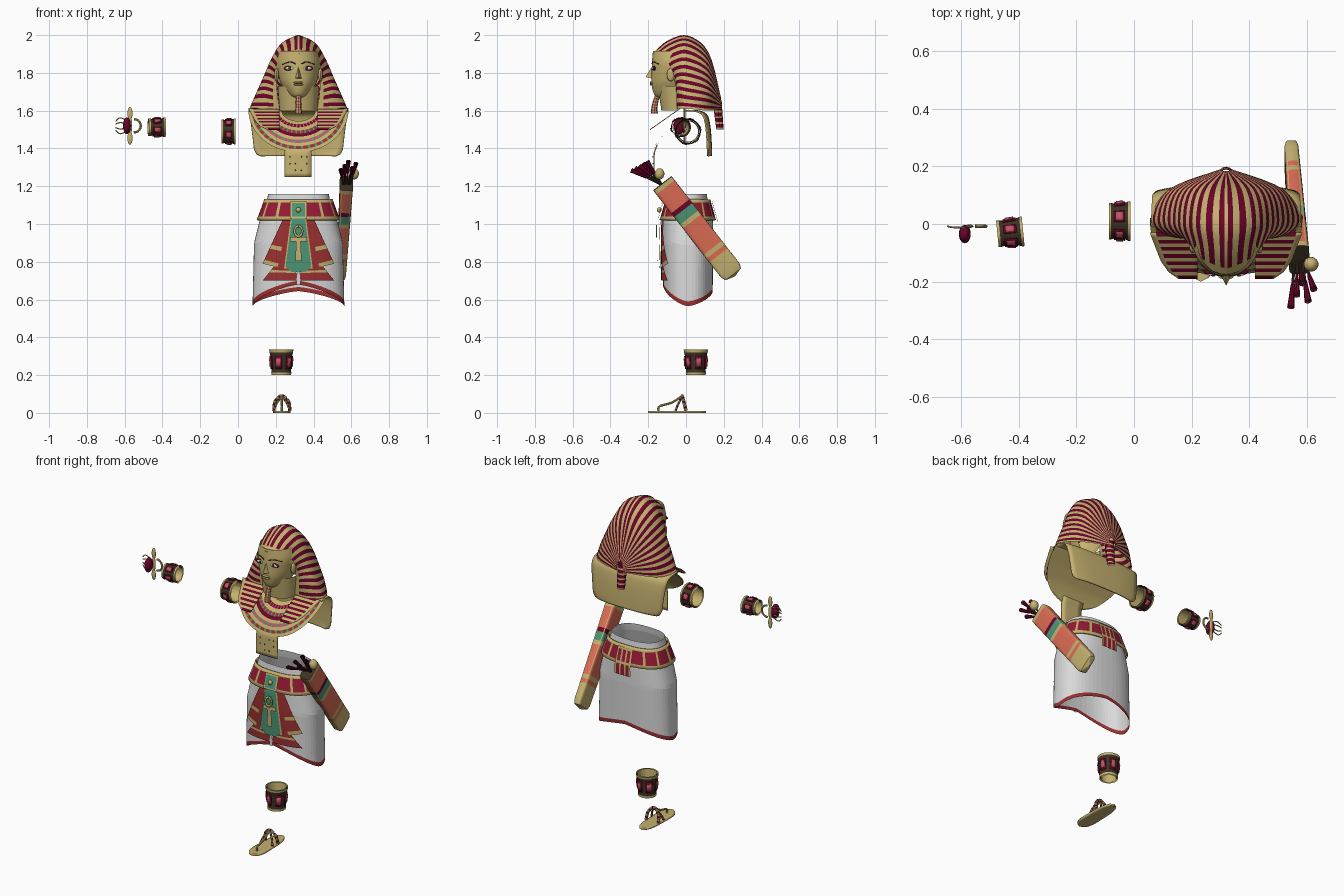
import bpy, bmesh, math
from mathutils import Vector, Matrix

cube = bpy.data.objects.get("Cube")
if cube:
    bpy.data.objects.remove(cube)

CX = 0.32  # centre line of the worn pieces
COLOURS = {"gold": (.56, .44, .16), "crimson": (.15, .001, .022), "red": (.33, .03, .03), "belt red": (.3, .01, .035),
           "salmon": (.72, .15, .09), "teal": (.07, .3, .18), "white": (.7, .7, .7),
           "dark": (.045, .032, .017), "pink": (.55, .09, .13)}
MATS = {}
for key, rgb in COLOURS.items():
    m = bpy.data.materials.new(key)
    m.use_nodes = True
    m.diffuse_color = (*rgb, 1)
    m.node_tree.nodes["Principled BSDF"].inputs["Base Color"].default_value = (*rgb, 1)
    MATS[key] = m


def finish(name, me, colours, smooth=True):
    names = list(dict.fromkeys(colours))
    for n in names:
        me.materials.append(MATS[n])
    for p, c in zip(me.polygons, colours):
        p.material_index = names.index(c)
        p.use_smooth = smooth
    if smooth:
        me.set_sharp_from_angle(angle=math.radians(40))
    ob = bpy.data.objects.new(name, me)
    bpy.context.collection.objects.link(ob)
    return ob


def grid(name, f, nu, nv, colour, smooth=True, thick=0):
    """Sheet from f(u, v); colour is a name or a rule on (column, row)."""
    verts = [f(i / nu, j / nv) for i in range(nu + 1) for j in range(nv + 1)]
    n = nv + 1
    cells = [(i, j) for i in range(nu) for j in range(nv)]
    faces = [(i * n + j, i * n + j + 1, i * n + n + j + 1, i * n + n + j) for i, j in cells]
    me = bpy.data.meshes.new(name)
    me.from_pydata(verts, [], faces)
    cols = [colour if isinstance(colour, str) else colour(i, j) for i, j in cells]
    ob = finish(name, me, cols, smooth)
    if thick:
        mod = ob.modifiers.new("thickness", "SOLIDIFY")
        mod.thickness, mod.offset = thick, 0
    return ob


def blobs(name, items, colour):
    """Ellipsoids from (centre, radii) pairs, joined in one mesh."""
    bm = bmesh.new()
    for c, r in items:
        bmesh.ops.create_uvsphere(bm, u_segments=14, v_segments=8, radius=1,
                                  matrix=Matrix.Translation(c) @ Matrix.Diagonal((*r, 1)))
    me = bpy.data.meshes.new(name)
    bm.to_mesh(me)
    bm.free()
    return finish(name, me, [colour] * len(me.polygons))


def spline(pts, t):
    """Smooth curve through the points, t from 0 to 1."""
    pts = [Vector(p) for p in pts]
    k = min(int(t * (len(pts) - 1)), len(pts) - 2)
    t = t * (len(pts) - 1) - k
    a, b, c, d = (pts[max(0, min(len(pts) - 1, k + o))] for o in (-1, 0, 1, 2))
    return (b * 2 + (c - a) * t + (a * 2 - b * 5 + c * 4 - d) * t * t
            + (b * 3 - a - c * 3 + d) * t ** 3) / 2


def tube(name, pts, r, colour, tip=None):
    def f(u, v):
        p = spline(pts, v)
        d = (spline(pts, min(1, v + .02)) - spline(pts, max(0, v - .02))).normalized()
        a = d.orthogonal().normalized()
        rr = r if tip is None else r + (tip - r) * v
        return p + (a * math.cos(u * math.tau) + d.cross(a) * math.sin(u * math.tau)) * rr
    return grid(name, f, 8, max(6, 5 * len(pts)), colour)


def steps(table, x):
    """Linear lookup in (key, value) pairs with rising keys."""
    for (a, p), (b, q) in zip(table, table[1:]):
        if x <= b:
            return p + (q - p) * max(0, x - a) / (b - a)
    return table[-1][1]


# Striped head cloth: smooth rows run from the brow to the knot at the back
RIM = [(0, -.18, 1.90), (.07, -.15, 1.885), (.108, -.1, 1.83), (.115, -.06, 1.76), (.11, -.05, 1.68), (.1, -.045, 1.61)]
FRONT = [(0, -.1, 1.972), (.078, -.08, 1.935), (.128, -.06, 1.86), (.155, -.045, 1.78), (.18, -.045, 1.7), (.19, -.045, 1.61)]
SIDE = [(0, .01, 2.0), (.09, .01, 1.955), (.145, .01, 1.87), (.185, .01, 1.78), (.225, .01, 1.69), (.26, .01, 1.61)]
BACK = [(0, .12, 1.91), (.07, .12, 1.87), (.12, .12, 1.81), (.155, .12, 1.74), (.185, .12, 1.67), (.2, .12, 1.6)]
KNOT = [(0, .185, 1.67), (.01, .185, 1.665), (.015, .187, 1.655), (.02, .188, 1.645), (.02, .19, 1.63), (.02, .19, 1.61)]


def cloth(u, v):
    s = 2 * u - 1
    p = spline([spline(row, abs(s)) for row in (RIM, FRONT, SIDE, BACK, KNOT)], v)
    return CX + math.copysign(p.x, s), p.y, p.z


grid("head_cloth", cloth, 45, 20, lambda i, j: "crimson" if i % 2 and j > 1 else "gold")


def braid(u, v):
    a, r = u * math.tau, .03 - .006 * v
    return CX + r * math.cos(a), .165 + .015 * v + r * .8 * math.sin(a), 1.65 - .15 * v


grid("braid", braid, 12, 15, lambda i, j: "gold" if j % 3 == 2 else "crimson")

# Mask: half widths, front depth and height of each level
LEVELS = [(.03, -.14, 1.665), (.055, -.165, 1.68), (.078, -.178, 1.715), (.098, -.183, 1.755),
          (.11, -.182, 1.81), (.115, -.18, 1.86), (.1, -.175, 1.915)]


def mask(u, v):
    w, front, z = spline(LEVELS, v)
    a = math.radians(220 * u - 110)
    return CX + w * math.sin(a), -.06 + (front + .06) * math.cos(a), z


grid("mask", mask, 24, 18, "gold")
grid("neck", lambda u, v: (CX + (.1 + .01 * v) * math.cos(math.pi * (1 + u)),
                           -.045 + (.085 + .02 * v) * math.sin(math.pi * (1 + u)), 1.6 + .13 * v), 20, 2, "gold")
nose = bpy.data.meshes.new("nose")
nose.from_pydata([(CX, -.176, 1.84), (CX, -.214, 1.778), (CX - .021, -.174, 1.768), (CX + .021, -.174, 1.768)],
                 [], [(0, 2, 1), (0, 1, 3), (1, 2, 3)])
finish("nose", nose, ["gold"] * 3, False)
for z, h in ((1.749, .006), (1.738, .006)):
    blobs("lip", [((CX, -.183, z), (.027, .009, h))], "gold")
blobs("mouth_line", [((CX, -.185, 1.7435), (.022, .006, .0015))], "dark")
pair = (-1, 1)
blobs("eye_liner", [((CX + s * .047, -.168, 1.824), (.032, .008, .013)) for s in pair], "crimson")
blobs("eyes", [((CX + s * .045, -.172, 1.824), (.025, .008, .009)) for s in pair], "white")
blobs("pupils", [((CX + s * .045, -.176, 1.824), (.008, .007, .009)) for s in pair], "dark")
blobs("ears", [((CX + s * .116, -.08, 1.79), (.012, .022, .035)) for s in pair], "gold")
for s in pair:
    tube("eyebrow", [(CX + s * .015, -.18, 1.848), (CX + s * .045, -.172, 1.858), (CX + s * .085, -.142, 1.845)], .003, "dark")
tube("beard", [(CX, -.15, 1.685), (CX, -.165, 1.63), (CX, -.168, 1.585)], .012,
     lambda i, j: "pink" if j % 2 else "gold", .019)

# Lappets lying forward over the collar
for s in pair:
    def lappet(u, v, s=s):
        outer = steps([(0, .265), (.6, .228), (.85, .2), (1, .165)], v)
        return CX + s * (.1 + (outer - .1) * u), -.03 - .16 * v, 1.612 - .112 * v
    grid("lappet", lappet, 8, 13, lambda i, j: "gold" if j % 2 or i == 7 else "crimson", thick=.004)


# Broad collar, breast tongue and back plate share one drape
def drape(z):
    return steps([(1.24, -.172), (1.38, -.168), (1.42, -.152), (1.47, -.12), (1.53, -.06), (1.6, .02)], z)


def collar(off):
    def f(u, v):
        a = math.pi * (1 + u)
        z = 1.605 + (.06 + .165 * v) * math.sin(a)
        return CX + (.09 + .175 * v) * math.cos(a), drape(z) + off, z
    return f


TILES = [("gold", "gold"), ("crimson", "pink"), ("gold", "gold"), ("red", "teal"), ("crimson", "crimson"),
         ("gold", "gold"), ("pink", "teal"), ("gold", "gold"), ("red", "teal"), ("gold", "gold")]
grid("collar", collar(-.008), 60, 10, lambda i, j: TILES[j][i % 3 == 1])
grid("collar_lining", collar(0), 60, 10, "gold")
grid("breast_tongue", lambda u, v: (CX - .075 + .145 * u, drape(1.25 + .17 * v), 1.25 + .17 * v), 4, 8, "gold", thick=.006)
blobs("tongue_studs", [((CX - .045 + .03 * a, -.175, 1.285 + .035 * b), (.003, .003, .004))
                       for a in range(4) for b in range(3) if (a + b) % 3], "dark")
PLATE = [(0, .01, 1.6), (0, .07, 1.597), (0, .11, 1.575), (0, .125, 1.52), (0, .132, 1.44), (0, .135, 1.36)]


def back_plate(u, v):
    p = spline(PLATE, v)
    half = steps([(0, .262), (.5, .255), (.9, .235), (.97, .22), (1, .2)], v)
    s = 2 * u - 1
    return CX + half * s, p.y - .02 * abs(s) ** 3, p.z


grid("back_plate", back_plate, 16, 30, "gold", thick=.008)


# Kilt with a hem that dips at the sides
def waist(z, off=0):
    half = steps([(.57, .243), (.9, .235), (1.02, .205), (1.12, .168), (1.16, .16)], z)
    deep = steps([(.57, .13), (.9, .135), (1.02, .133), (1.12, .105), (1.16, .1)], z)
    return half + off, deep + off


def around(a, z, off=0):
    w, d = waist(z, off)
    c, s = math.cos(a), math.sin(a)
    return (CX + math.copysign(w * abs(c) ** .8, c), .01 + math.copysign(d * abs(s) ** .8, s), z)


def kilt(u, v):
    a = u * math.tau
    hem = .565 + (.115 if a > math.pi else .08) * (1 - abs(math.cos(a))) ** .6
    return around(a, 1.16 + (hem - 1.16) * v)


grid("kilt", kilt, 56, 24, lambda i, j: "red" if j == 23 else "white", smooth=False)
grid("belt", lambda u, v: around(u * math.tau, 1.13 - .11 * v, .012), 72, 6,
     lambda i, j: "gold" if j in (0, 5) or i % 6 == 0 else "belt red", thick=.008)


def panel(name, corners, off, colour, side=-1):
    """Thin patch over the kilt; corners are top pair then bottom pair of (x, z)."""
    a, b, c, d = (Vector(p) for p in corners)

    def f(u, v):
        x, z = a.lerp(b, u).lerp(c.lerp(d, u), v)
        w, deep = waist(z, off)
        return CX + x, .01 + side * deep * max(0, 1 - abs(x / w) ** 2.5) ** .4, z
    return grid(name, f, 10, 12, colour)


for s in pair:
    panel("apron_wing", [(s * .03, 1.03), (s * .08, 1.03), (s * .03, .75), (s * .19, .79)], .008,
          lambda i, j: "gold" if j in (7, 11) and i > 4 else "red")
    panel("apron_tail", [(s * .02, .77), (s * .13, .775), (0, .7), (s * .19, .7)], .009,
          lambda i, j: "gold" if j in (3, 4) else "red")
panel("apron_slit", [(-.006, .75), (.006, .75), (-.012, .68), (.012, .68)], .012, "white")
panel("apron_border", [(-.038, 1.05), (.038, 1.05), (-.076, .765), (.076, .765)], .014, "gold")
panel("apron_centre", [(-.032, 1.05), (.032, 1.05), (-.068, .775), (.068, .775)], .018, "teal")
panel("apron_point", [(-.068, .775), (.068, .775), (-.035, .745), (.035, .745)], .016, "teal")


# Ankh raised on the apron
def ankh_loop(u, v):
    a, r = u * math.tau, .6 + .4 * v
    return CX + .026 * r * math.sin(a), -.157, .962 + .034 * r * math.cos(a)


grid("ankh_loop", ankh_loop, 20, 1, "gold", thick=.006)
panel("ankh_stem", [(-.01, .94), (.01, .94), (-.017, .805), (.017, .805)], .026, "gold")
panel("ankh_arms", [(-.045, .932), (.045, .932), (-.045, .908), (.045, .908)], .026, "gold")
panel("buckle_frame", [(-.045, 1.12), (.045, 1.12), (-.045, 1.03), (.045, 1.03)], .026, "gold")
panel("buckle", [(-.035, 1.11), (.035, 1.11), (-.035, 1.04), (.035, 1.04)], .03, "teal")
blobs("buckle_stone", [((CX, -.142, 1.075), (.014, .012, .014))], "gold")
panel("back_tassel", [(-.05, 1.12), (.05, 1.12), (-.055, .96), (.055, .96)], .024,
      lambda i, j: "gold" if i % 3 == 0 or j in (0, 6) else "belt red", side=1)

# Quiver slung across the left hip
TOP, END = Vector((.575, -.14, 1.235)), Vector((.545, .265, .715))
ALONG = (END - TOP).normalized()
THIN = Vector((1, 0, 0)).cross(ALONG).cross(ALONG).normalized()
WIDE = ALONG.cross(THIN)
BANDS = "DGSSSSSCTTGSSSSSSSGSGGGGGG"
CODE = {"G": "gold", "S": "salmon", "C": "crimson", "T": "teal", "D": "dark"}


def quiver(u, v):
    a = u * math.tau
    size = .01 if v in (0, 1) else .85 if v > .95 else 1
    c, s = math.cos(a), math.sin(a)
    p = TOP.lerp(END, min(max(v, 1 / 26), .985))
    return (p + WIDE * math.copysign(abs(c) ** .35, c) * .062 * size
            + THIN * math.copysign(abs(s) ** .35, s) * (.036 - .012 * v) * size)


grid("quiver", quiver, 24, 26, lambda i, j: "gold" if j and i in (1, 10, 13, 22) else CODE[BANDS[j]])
for k in range(5):
    tip = Vector((.545 + .02 * k, -.29 + .035 * (k * 2 % 5) * .6, 1.285 + .012 * (k * 2 % 5)))
    root = TOP + Vector((.012 * (k - 2) * .7, .015, -.03))
    tube("arrow_shaft", [root, root.lerp(tip, .5), tip], .005, "dark")
    tube("arrow_feathers", [root.lerp(tip, .5), root.lerp(tip, .75), tip], .006, "crimson", .013)
blobs("quiver_knob", [((.615, -.14, 1.265), (.026, .026, .03))], "gold")


# Jewelled bands: flared open tubes with gold rims and stones
def band(name, centre, axis, r0, r1, length, gems=6):
    turn = Vector(axis).to_track_quat("Z", "Y").to_matrix()
    c = Vector(centre)

    def at(a, h, off):
        r = r0 + (r1 - r0) * h + off
        return c + turn @ Vector((r * math.cos(a), r * math.sin(a), (h - .5) * length))

    def shell(u, v):
        rim = .003 if v < .13 or v > .87 else 0
        return at(u * math.tau, v, rim)

    # Stones are low curved tiles set on the shell
    def stones(kind, size, tall, off, colour):
        for k in range(gems):
            def tile(u, v):
                return at((k + .25) * math.tau / gems + (u - .5) * size, .5 + (v - .5) * tall, off)
            grid(name + kind, tile, 4, 2, colour, thick=.004)
    grid(name, shell, 28, 10, lambda i, j: "gold" if j in (0, 9) else "dark")
    grid(name + "_lining", lambda u, v: at(u * math.tau, v, -.006), 28, 2, "gold")
    stones("_setting", .62, .5, .002, "crimson")
    stones("_stone", .4, .32, .006, "pink")


band("wrist_band", (-.43, -.03, 1.512), (1, .1, 0), .043, .049, .09)
band("arm_band", (-.05, .01, 1.49), (1, 0, 0), .06, .066, .075)
band("leg_band", (.229, .052, .267), (0, 0, 1), .049, .061, .135)

# Winged scarab brooch
blobs("scarab_body", [((-.588, -.035, 1.52), (.021, .032, .045))], "crimson")
blobs("scarab_wings", [((-.572, -.008, 1.52 + s * .065), (.014, .006, .035)) for s in pair]
      + [((-.572, -.008, 1.52), (.012, .007, .05))], "gold")
tube("scarab_disc", [(-.55 + .035 * math.sin(k * .4), -.008, 1.52 + .035 * math.cos(k * .4)) for k in range(9)], .006, "gold")
for s in pair:
    for h in (.012, .03):
        tube("scarab_leg", [(-.59, -.012, 1.52 + s * h), (-.625, -.012, 1.52 + s * h * 1.4), (-.648, -.008, 1.52 + s * h * .8)], .003, "gold")


# Sandal with a toe thong
def sole(u, v):
    y = -.2 + .305 * v
    half = .05 * (1 - abs(2 * v - 1) ** 4) ** .5 * (1 - .2 * v)
    return .232 + half * (2 * u - 1), y, .0055


grid("sole", sole, 6, 24, "gold", thick=.011)
stripes = lambda i, j: "crimson" if j % 3 == 1 else "gold"
tube("ankle_strap", [(.19, .0, .012), (.197, -.012, .06), (.232, -.02, .09), (.267, -.012, .06), (.274, .0, .012)], .009, stripes)
tube("thong", [(.232, -.02, .09), (.232, -.075, .055), (.232, -.14, .035), (.232, -.145, .01)], .006, "gold")
for s in pair:
    tube("side_strap", [(.232, -.02, .088), (.232 + s * .028, -.04, .05), (.232 + s * .042, -.055, .012)], .006, stripes)
